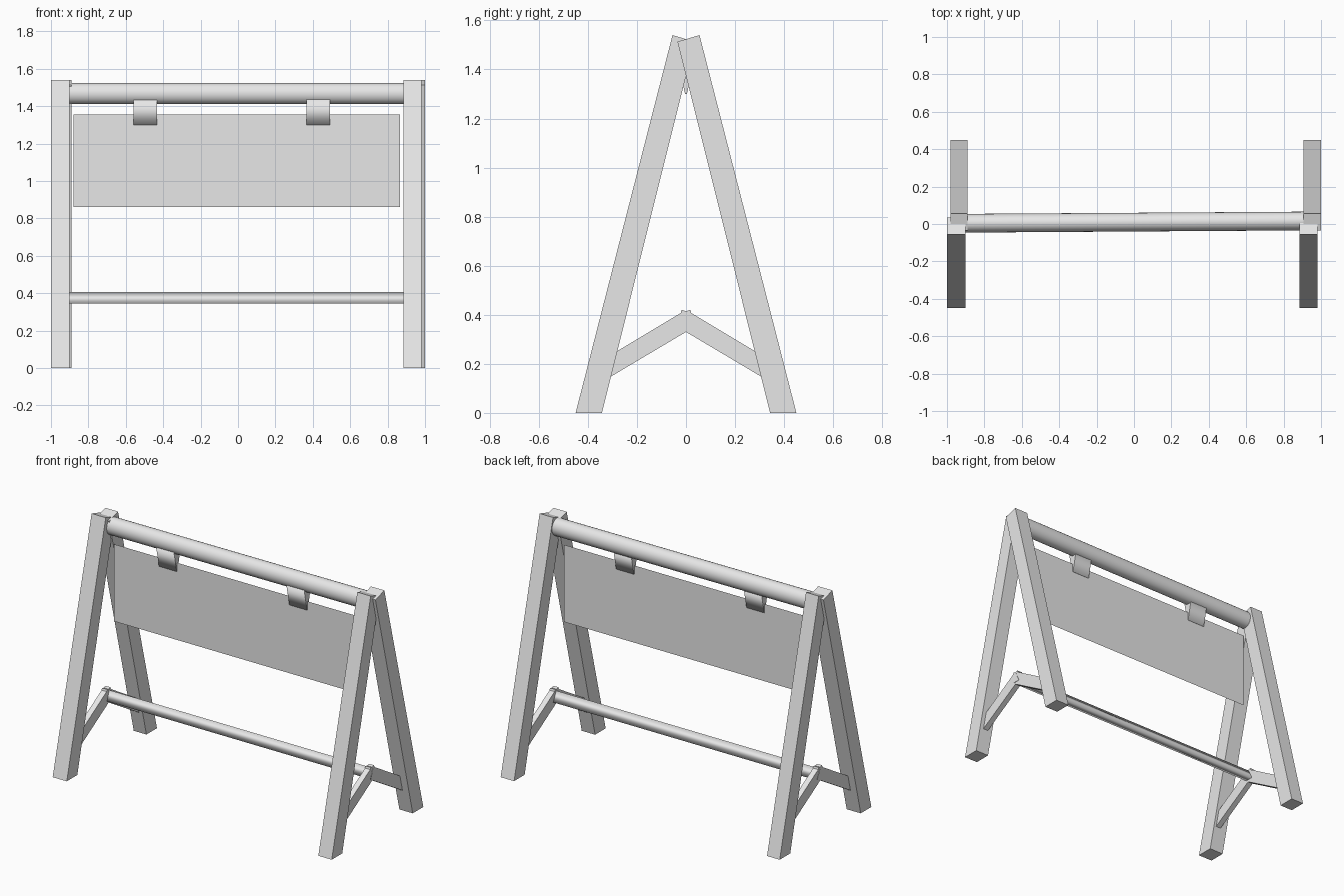
import bpy
import bmesh
import math

cube = bpy.data.objects.get("Cube")
if cube:
    bpy.data.objects.remove(cube, do_unlink=True)

grey = bpy.data.materials.new("plain_grey")
grey.use_nodes = True
colour = (0.8, 0.8, 0.8, 1)
grey.diffuse_color = colour
grey.node_tree.nodes["Principled BSDF"].inputs["Base Color"].default_value = colour


def finish(name, bm):
    mesh = bpy.data.meshes.new(name)
    bm.to_mesh(mesh)
    bm.free()
    mesh.materials.append(grey)
    obj = bpy.data.objects.new(name, mesh)
    bpy.context.collection.objects.link(obj)
    return obj


def prism(name, profile, x0, x1, smooth=False, drift=0.0):
    """Extrude a (y, z) profile along x; drift shifts the far end in y."""
    bm = bmesh.new()
    near = [bm.verts.new((x0, y, z)) for y, z in profile]
    far = [bm.verts.new((x1, y + drift, z)) for y, z in profile]
    caps = [bm.faces.new(near), bm.faces.new(far)]
    n = len(profile)
    for i in range(n):
        j = (i + 1) % n
        side = bm.faces.new((near[i], near[j], far[j], far[i]))
        side.smooth = smooth
    for cap in caps:
        for edge in cap.edges:
            edge.smooth = False
    bmesh.ops.recalc_face_normals(bm, faces=bm.faces)
    return finish(name, bm)


# Four crossing legs, flat at the floor and cut square at the top
def leg(name, side, x0, x1):
    profile = [(0.45, 0), (0.343, 0), (-0.035, 1.513), (0.055, 1.54)]
    prism(name, [(side * y, z) for y, z in profile], x0, x1)


leg("front_left_leg", -1, 0.885, 0.98)
leg("back_left_leg", 1, 0.905, 1.0)
leg("front_right_leg", -1, -1.0, -0.9)
leg("back_right_leg", 1, -0.98, -0.89)

# Thin braces meeting under the apex of each frame
brace = [(-0.035, 0.358), (-0.018, 0.42), (0.02, 0.408), (0.33, 0.222), (0.33, 0.134), (0, 0.33)]
for end, x in (("left", 0.935), ("right", -0.935)):
    for label, side in (("front", -1), ("back", 1)):
        prism(f"{label}_{end}_brace", [(side * y, z) for y, z in brace], x - 0.018, x + 0.018)

# Round top rail and three-sided lower rail
segments = 24
circle = [(0.004 + 0.05 * math.cos(2 * math.pi * i / segments),
           1.467 + 0.056 * math.sin(2 * math.pi * i / segments)) for i in range(segments)]
prism("top_rail", circle, -0.92, 0.92, True, 0.012)
prism("lower_rail", [(0.005, 0.407), (-0.018, 0.344), (0.036, 0.344)], -0.955, 0.955, True)

# Hanging board
bm = bmesh.new()
bm.faces.new([bm.verts.new((x, 0, z)) for x, z in
              ((-0.88, 0.86), (0.865, 0.86), (0.865, 1.355), (-0.88, 1.355))])
finish("hanging_board", bm)

# Tapered straps from the rail down over the board
for end, x in (("left", 0.43), ("right", -0.495)):
    prism(f"{end}_strap", [(-0.033, 1.435), (-0.004, 1.3), (0.004, 1.3), (0.033, 1.435)],
          x - 0.063, x + 0.063, True)
